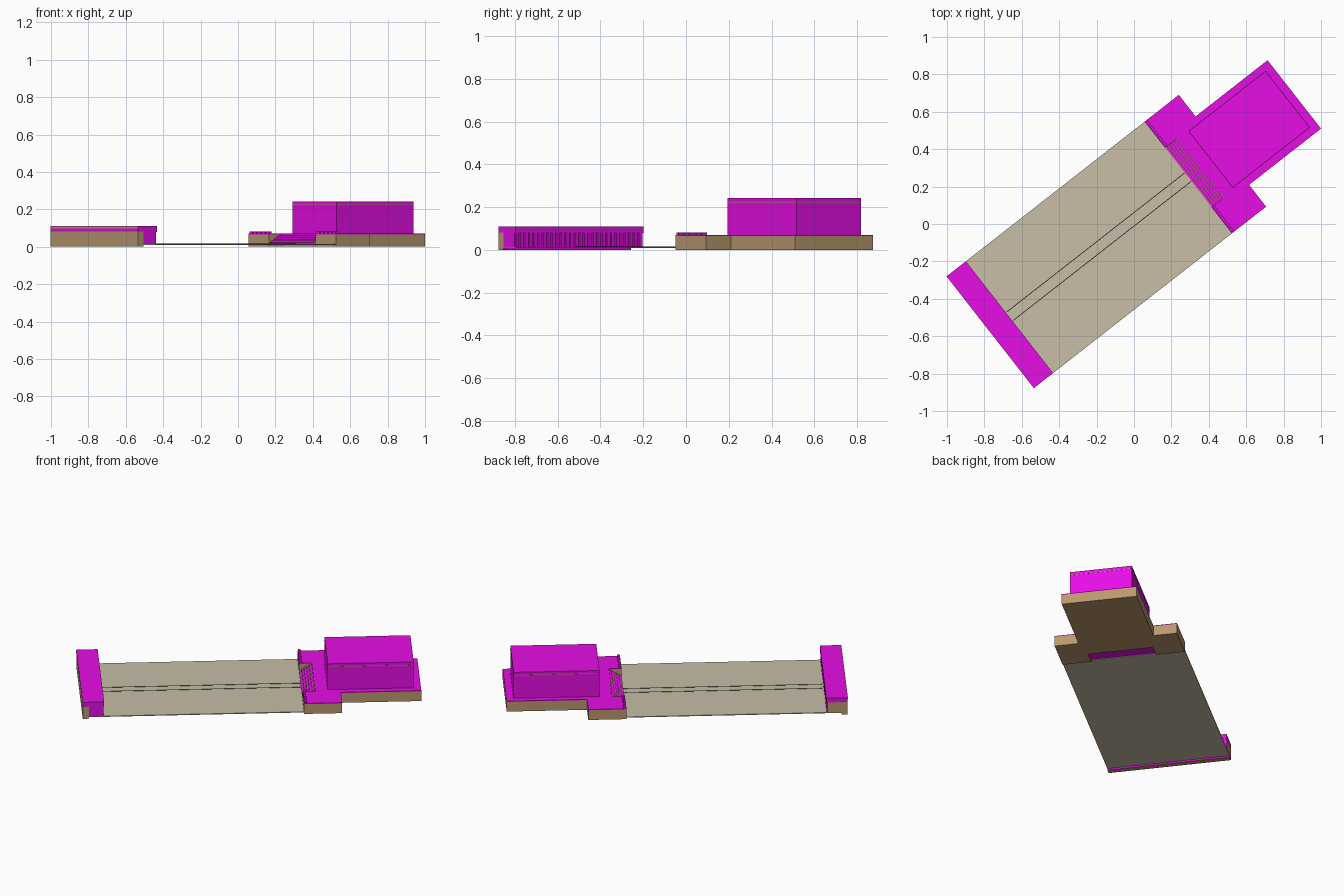
import bpy, bmesh, math
from mathutils import Matrix, Vector

default = bpy.data.objects.get("Cube")
if default:
    bpy.data.objects.remove(default, do_unlink=True)


def material(name, rgb):
    m = bpy.data.materials.new(name)
    m.use_nodes = True
    colour = (*rgb, 1)
    m.diffuse_color = colour
    m.node_tree.nodes["Principled BSDF"].inputs["Base Color"].default_value = colour
    return m


MATS = [material("magenta", (0.79, 0.004, 0.79)),
        material("tan", (0.49, 0.32, 0.16)),
        material("pale_stone", (0.58, 0.51, 0.39)),
        material("dark_line", (0.015, 0.013, 0.015))]
MAGENTA, TAN, STONE, DARK = range(4)

# The whole complex is laid out along u (length) and v (width), then turned
PLACE = Matrix.Translation((0.004, 0.001, 0)) @ Matrix.Rotation(math.radians(38), 4, "Z")


def blocks(name, boxes, mat, rule=None):
    """One object made of (u0, u1, v0, v1, z0, z1) boxes; rule(normal) picks face colours."""
    bm = bmesh.new()
    for u0, u1, v0, v1, z0, z1 in boxes:
        centre = Vector((u0 + u1, v0 + v1, z0 + z1)) / 2
        size = Matrix.Diagonal((u1 - u0, v1 - v0, z1 - z0, 1))
        bmesh.ops.create_cube(bm, size=1, matrix=Matrix.Translation(centre) @ size)
    bm.normal_update()
    for f in bm.faces:
        f.material_index = rule(f.normal) if rule else mat
    bm.transform(PLACE)
    mesh = bpy.data.meshes.new(name)
    bm.to_mesh(mesh)
    bm.free()
    for m in MATS:
        mesh.materials.append(m)
    ob = bpy.data.objects.new(name, mesh)
    bpy.context.collection.objects.link(ob)
    return ob


V0, V1 = -0.36, 0.398          # full width of the court
DECK = 0.07                    # height of the raised terrace

# Court floor with its two thin guide lines
blocks("court_floor", [(-0.928, 0.38, V0, V1, 0.010, 0.015)], STONE)
blocks("floor_lines", [(-0.83, 0.378, v - 0.002, v + 0.002, 0.014, 0.0165)
                       for v in (0.05, -0.007)], DARK)

# Gallery at the low end: rear wall, end walls, columns and roof
blocks("gallery_rear_wall", [(-0.965, -0.928, V0, V1, 0, 0.082)], TAN,
       lambda n: MAGENTA if n.x > 0.5 else TAN)
blocks("gallery_end_walls", [(-0.928, -0.845, V0, V0 + 0.015, 0.015, 0.082),
                             (-0.928, -0.845, V1 - 0.015, V1, 0.015, 0.082)], MAGENTA,
       lambda n: TAN if n.y > 0.5 else MAGENTA)
COLUMNS = 28
pitch = (V1 - V0) / COLUMNS
blocks("gallery_columns", [(-0.855, -0.838, V0 + (i + 0.15) * pitch,
                            V0 + (i + 0.85) * pitch, 0.015, 0.082)
                           for i in range(COLUMNS)], MAGENTA)
blocks("gallery_roof", [(-0.965, -0.835, V0, V1, 0.08, 0.11)], MAGENTA)
blocks("gallery_roof_band", [(-0.966, -0.96, V0, V1, 0.097, 0.109)], TAN)

# Terrace: two wings beside the stairs, a rear part and the hall base
S0, S1 = -0.182, 0.22          # stair opening
terrace = [(0.378, 0.47, V0, S0), (0.378, 0.47, S1, V1),
           (0.47, 0.61, V0, V1), (0.61, 1.098, -0.212, 0.252)]
blocks("terrace_base", [(*t, 0, DECK - 0.005) for t in terrace], TAN)
blocks("terrace_paving", [(*t, DECK - 0.005, DECK) for t in terrace], MAGENTA)

# Stairs with light nosings
STEPS = 6
going, rise = 0.092 / STEPS, (DECK - 0.012) / STEPS
steps = [(0.378 + i * going, 0.47, S0, S1, 0.012 + i * rise, 0.012 + (i + 1) * rise)
         for i in range(STEPS)]
blocks("stairs", steps, MAGENTA)
blocks("stair_nosings", [(u, u + 0.004, v0, v1, z1, z1 + 0.001)
                         for u, _, v0, v1, _, z1 in steps], TAN)

# Row of low parapet blocks on the front edge of each wing
parapet = []
for start, end in ((V0, S0), (S1, V1)):
    step = (end - start) / 5
    parapet += [(0.38, 0.396, start + (i + 0.12) * step, start + (i + 0.88) * step,
                 DECK, DECK + 0.012) for i in range(5)]
blocks("parapet_blocks", parapet, MAGENTA)

# Hall with a fine band under the roof line
blocks("hall", [(0.532, 1.054, -0.17, 0.213, DECK, 0.243)], MAGENTA)
blocks("hall_band", [(0.531, 1.055, -0.171, 0.214, 0.222, 0.225)], TAN)
